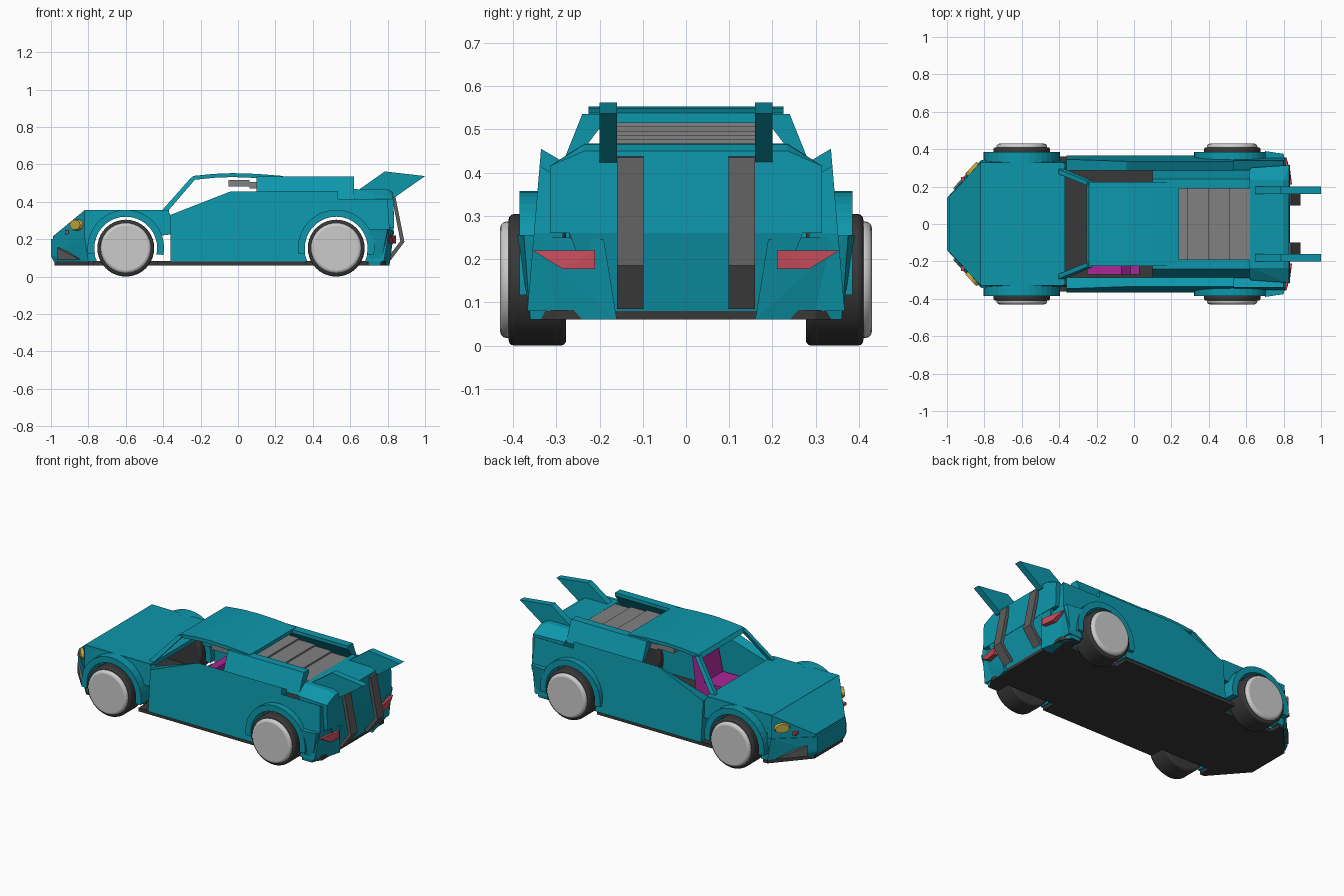
import bpy, bmesh
from math import cos, sin, radians, pi
from mathutils import Vector

if "Cube" in bpy.data.objects:
    bpy.data.objects.remove(bpy.data.objects["Cube"])


def mat(name, r, g, b):
    m = bpy.data.materials.new(name)
    m.diffuse_color = (r, g, b, 1)
    m.use_nodes = True
    m.node_tree.nodes["Principled BSDF"].inputs["Base Color"].default_value = m.diffuse_color
    return m


TEAL = mat("teal", 0.004, 0.31, 0.41)
DARK = mat("dark", 0.04, 0.04, 0.04)
GREY = mat("mid_grey", 0.11, 0.11, 0.11)
SLAT = mat("slat_grey", 0.22, 0.22, 0.22)
YELLOW = mat("yellow", 0.55, 0.42, 0.06)
RED = mat("red", 0.55, 0.07, 0.1)
PURPLE = mat("magenta", 0.4, 0.02, 0.3)


def finish(name, bm, material, mirror):
    bmesh.ops.recalc_face_normals(bm, faces=bm.faces)
    me = bpy.data.meshes.new(name)
    bm.to_mesh(me)
    bm.free()
    ob = bpy.data.objects.new(name, me)
    bpy.context.collection.objects.link(ob)
    if material:
        me.materials.append(material)
    if mirror:
        add_mirror(ob)
    return ob


def add_mirror(ob):
    m = ob.modifiers.new("mirror", 'MIRROR')
    m.use_axis = (False, True, False)


def hull(name, pts, material, mirror=False, sym=False):
    """Convex solid; sym adds the opposite-y points to one solid."""
    bm = bmesh.new()
    for x, y, z in pts:
        bm.verts.new((x, y, z))
        if sym:
            bm.verts.new((x, -y, z))
    r = bmesh.ops.convex_hull(bm, input=bm.verts)
    junk = [v for v in r["geom_interior"] if isinstance(v, bmesh.types.BMVert)]
    bmesh.ops.delete(bm, geom=junk, context='VERTS')
    bmesh.ops.dissolve_limit(bm, angle_limit=radians(1), verts=bm.verts, edges=bm.edges)
    return finish(name, bm, material, mirror)


def prism(name, profile, y0, y1, material, mirror=False, lean=0.0, drop=0.0):
    """x-z profile between y0 and y1; outer side leans in, inner top drops."""
    bm = bmesh.new()
    a = [bm.verts.new((x, y0, z - (drop if z > 0.4 else 0))) for x, z in profile]
    b = [bm.verts.new((x, y1 - lean * (z - 0.08), z)) for x, z in profile]
    bm.faces.new(a)
    bm.faces.new(b)
    n = len(a)
    for i in range(n):
        j = (i + 1) % n
        bm.faces.new((a[i], a[j], b[j], b[i]))
    return finish(name, bm, material, mirror)


def box(name, x0, x1, y0, y1, z0, z1, material, mirror=False):
    return prism(name, [(x0, z0), (x1, z0), (x1, z1), (x0, z1)], y0, y1, material, mirror)


def arc(cx, r, a0, a1, n=20):
    return [(cx + r * cos(radians(a0 + (a1 - a0) * i / n)),
             0.152 + r * sin(radians(a0 + (a1 - a0) * i / n))) for i in range(n + 1)]


def disc(name, r, y0, y1, cx, bevel, material):
    bpy.ops.mesh.primitive_cylinder_add(vertices=40, radius=r, depth=y1 - y0,
                                        location=(cx, (y0 + y1) / 2, 0.152),
                                        rotation=(pi / 2, 0, 0))
    ob = bpy.context.object
    ob.name = name
    bpy.ops.object.transform_apply(location=True, rotation=True, scale=True)
    bpy.ops.object.shade_smooth_by_angle()
    b = ob.modifiers.new("bevel", 'BEVEL')
    b.width, b.segments = bevel, 3
    add_mirror(ob)
    if material:
        ob.data.materials.append(material)


FRONT, REAR = -0.6, 0.525

# Wheels and arch flares
for tag, cx in (("front", FRONT), ("rear", REAR)):
    disc(tag + "_tyre", 0.152, 0.277, 0.41, cx, 0.012, DARK)
    disc(tag + "_hub", 0.135, 0.30, 0.43, cx, 0.016, None)
    prism(tag + "_arch_flare", arc(cx, 0.168, -12, 190) + arc(cx, 0.205, 188, -10),
          0.30, 0.385, TEAL, True)

# Floor pan, notched round the wheels
half = [(-.98, .14), (-.8, .345), (-.77, .345), (-.77, .27), (-.43, .27), (-.43, .36), (.36, .36),
        (.36, .27), (.69, .27), (.69, .36), (.75, .36), (.79, .3)]
bm = bmesh.new()
outline = half + [(x, -y) for x, y in reversed(half)]
f = bm.faces.new([bm.verts.new((x, y, 0.06)) for x, y in outline])
ext = bmesh.ops.extrude_face_region(bm, geom=[f], use_keep_orig=True)
bmesh.ops.translate(bm, vec=(0, 0, 0.022),
                    verts=[v for v in ext["geom"] if isinstance(v, bmesh.types.BMVert)])
finish("floor_pan", bm, DARK, False)

# Nose, bumper and hood
hull("nose", [(-.82, .33, .355), (-.77, .33, .355), (-.99, .145, .215), (-.99, .145, .2),
              (-.82, .335, .2), (-.77, .335, .2)], TEAL, sym=True)
hull("front_bumper", [(-1, .14, .2), (-1, .14, .11), (-.985, .14, .08), (-.82, .34, .215),
                      (-.8, .345, .08), (-.77, .345, .215), (-.77, .345, .08)], TEAL, sym=True)
hull("front_intake", [(-.968, .19, .155), (-.968, .19, .09), (-.845, .325, .09),
                      (-.94, .19, .155), (-.94, .19, .09), (-.84, .30, .09)], GREY, True)
box("hood", -.82, -.37, -.325, .325, .33, .356, TEAL)
prism("front_fender", [(-.78, .08), (-.80, .355), (-.38, .355), (-.36, .33), (-.36, .225)]
      + arc(FRONT, 0.17, 22, 205), 0.29, 0.345, TEAL, True, lean=0.06)

# Headlights on the chamfered corners
bm = bmesh.new()
bmesh.ops.create_cone(bm, cap_ends=True, segments=12, radius1=1, radius2=0.75, depth=1)
n, side, up = Vector((-.73, .68, .1)), Vector((.68, .73, 0)), Vector((0, 0, 1))
for v in bm.verts:
    p = v.co.copy()
    v.co = Vector((-.858, .287, .275)) + side * p.x * .055 + up * p.y * .036 + n * p.z * .04
finish("headlight", bm, YELLOW, True)
box("front_marker", -.925, -.905, .22, .25, .228, .245, RED, True)

# Door and rear quarter in one side panel
prism("side_panel", [(-.36, .08), (-.36, .33), (-.04, .455), (.535, .455), (.535, .415), (.80, .415),
                     (.81, .26), (.78, .08)] + arc(REAR, 0.17, -25, 205),
      0.285, 0.367, TEAL, True, lean=0.085, drop=0.03)

# Cabin: pillars, roof, rear rails
hull("windscreen_pillar", [(-.41, .27, .35), (-.41, .295, .35), (-.375, .27, .35), (-.375, .295, .35),
                           (-.25, .205, .53), (-.25, .23, .53), (-.22, .205, .53), (-.22, .23, .53)],
     TEAL, True)
prism("roof", [(-.255, .515), (-.24, .538), (-.13, .549), (-.03, .553), (.1, .549), (.24, .538),
               (.24, .515), (.1, .527), (-.03, .532), (-.13, .528)], -.225, .225, TEAL)
hull("rear_pillar", [(x, y, z) for x in (.1, .62) for y, z in
                     ((.19, .535), (.24, .535), (.29, .41), (.27, .41), (.19, .515))], TEAL, True)

# Stepped louvre slats
for i in range(6):
    x, z = -.05 + i * .112, .516 - i * .01
    box("louvre_slat", x, x + .112, -.19, .19, z - .035, z, SLAT)

# Tail
hull("tail_upper", [(.62, .235, .467), (.80, .235, .465), (.83, .235, .45), (.83, .315, .415),
                    (.62, .30, .415), (.70, .30, .26), (.835, .315, .26)], TEAL, sym=True)
hull("tail_lower", [(.70, .27, .26), (.833, .27, .26), (.70, .2, .08), (.79, .2, .08)], TEAL, sym=True)
hull("rear_bumper_corner", [(.70, .39, .255), (.80, .375, .255), (.835, .19, .245), (.81, .16, .06),
                            (.76, .36, .06), (.70, .36, .06), (.70, .16, .06), (.72, .19, .245)],
     TEAL, True)
hull("tail_light", [(x + d, y, z) for d in (0, -.06) for x, y, z in
                    ((.845, .21, .22), (.845, .21, .177), (.835, .285, .177), (.815, .355, .22))],
     RED, True)
prism("tail_bar", [(.82, .44), (.84, .435), (.89, .185), (.815, .085), (.80, .1), (.868, .19)],
      .098, .16, GREY, True)
prism("tail_fin", [(.64, .46), (.785, .562), (1, .537), (.84, .425), (.80, .42)],
      .16, .2, TEAL, True)

# Driver's seat
box("seat_base", -.25, .0, -.27, -.09, .08, .2, PURPLE)
hull("seat_back", [(x, y, z) for y in (-.27, -.09) for x, z in
                   ((-.07, .18), (.0, .18), (-.02, .41), (.03, .41))], PURPLE)
